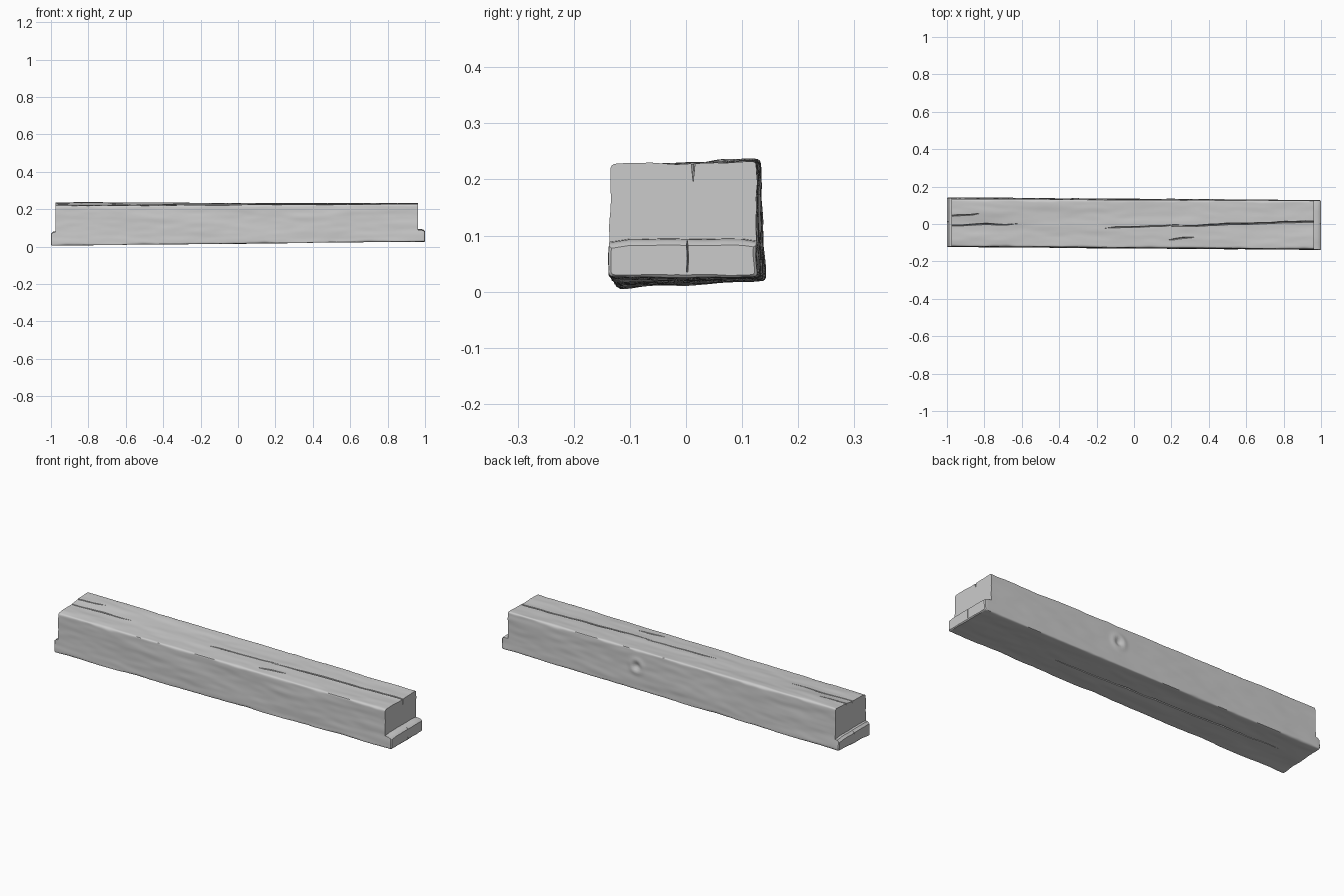
import bpy, bmesh, math
from mathutils import Vector, noise

if "Cube" in bpy.data.objects:
    bpy.data.objects.remove(bpy.data.objects["Cube"])

# section corners (y, z): front-bottom, back-bottom, back-top, front-top
LEFT = [(-0.123, 0.004), (0.143, 0.019), (0.133, 0.236), (-0.119, 0.217)]
RIGHT = [(-0.139, 0.026), (0.128, 0.026), (0.125, 0.232), (-0.134, 0.227)]
N_X, N_SIDE = 180, 28


def surface(x, a, b):
    """Bilinear point of the twisted section, a and b in 0..1."""
    t = (x + 1) / 2
    c = [Vector(l).lerp(Vector(r), t) for l, r in zip(LEFT, RIGHT)]
    return c[0].lerp(c[1], a).lerp(c[3].lerp(c[2], a), b)


def make_object(name, bm):
    bmesh.ops.recalc_face_normals(bm, faces=bm.faces)
    me = bpy.data.meshes.new(name)
    bm.to_mesh(me)
    bm.free()
    ob = bpy.data.objects.new(name, me)
    bpy.context.collection.objects.link(ob)
    return ob


def loft(name, rings):
    bm = bmesh.new()
    rows = [[bm.verts.new(p) for p in ring] for ring in rings]
    n = len(rows[0])
    for r0, r1 in zip(rows, rows[1:]):
        for i in range(n):
            j = (i + 1) % n
            bm.faces.new((r0[i], r0[j], r1[j], r1[i]))
    bm.faces.new(rows[0][::-1])
    bm.faces.new(rows[-1])
    return make_object(name, bm)


def gauss(x, c, s):
    return math.exp(-((x - c) / s) ** 2)


def beam_ring(x, inset):
    """Rounded section with chipped edges, grain waviness and a knot."""
    pts = []
    hy, hz = 0.131, 0.105
    for side in range(4):
        for k in range(N_SIDE):
            s = -1 + 2 * k / N_SIDE
            s = math.sin(s * math.pi / 2) * 0.5 + s * 0.5
            a, b = [(s, -1), (1, s), (-s, 1), (-1, -s)][side]
            y, z = a * hy, b * hz
            # edge radius changes along each long edge
            seed = (1 if y > 0 else 5) + (10 if z > 0 else 20)
            chip = noise.noise(Vector((x * 5, seed, 0))) + 0.4 * noise.noise(Vector((x * 17, seed, 4)))
            r = max(0.004, 0.008 + 0.012 * chip)
            qy = max(-hy + r, min(hy - r, y))
            qz = max(-hz + r, min(hz - r, z))
            d = Vector((y - qy, z - qz))
            if d.length > r:
                d = d.normalized() * r
            y, z = qy + d.x, qz + d.y
            p = surface(x, (y / hy + 1) / 2, (z / hz + 1) / 2)
            # grain waviness, strongest along the beam
            w = 0.0035 * noise.noise(Vector((x * 2.5, y * 14, z * 14)))
            w += 0.0015 * noise.noise(Vector((x * 9, y * 40, z * 40 + 7)))
            if side == 1:
                kd = math.hypot(x - 0.2, z - 0.02)
                w += -0.009 * gauss(kd, 0, 0.016) + 0.004 * gauss(kd, 0.032, 0.014)
            if side == 2:
                w += 0.005 * gauss(x, -0.8, 0.12) * max(0, y / hy)
            normal = Vector([(0, -1), (1, 0), (0, 1), (-1, 0)][side])
            edge = 1 - abs(s) ** 6
            p += normal * w * edge
            p += (surface(x, 0.5, 0.5) - p).normalized() * inset
            pts.append((x, p.x, p.y))
    return pts


# main beam
stations = [(-1, 0.006), (-0.996, 0.001)]
stations += [(-0.99 + 1.98 * i / N_X, 0) for i in range(N_X + 1)]
stations += [(0.996, 0.001), (1, 0.006)]
beam = loft("beam", [beam_ring(x, i) for x, i in stations])


def cut(cutter):
    cutter.hide_render = True
    mod = beam.modifiers.new(cutter.name, "BOOLEAN")
    mod.operation = "DIFFERENCE"
    mod.solver = "EXACT"
    mod.object = cutter
    bpy.context.view_layer.objects.active = beam
    bpy.ops.object.modifier_apply(modifier=mod.name)
    bpy.data.objects.remove(cutter)


# stepped end notches, leaving a worn lip at the bottom
def notch(name, sign, x0, z0):
    rings = []
    for i in range(13):
        y = -0.2 + 0.4 * i / 12
        dz = 0.003 * noise.noise(Vector((y * 18, sign, 2))) - 0.006 * gauss(abs(y), 0.14, 0.02)
        prof = [(x0, 0.3), (x0, z0 + dz), ((x0 + 1) / 2, z0 - 0.001 + dz),
                (0.992, z0 - 0.005 + dz), (1.003, z0 - 0.014 + dz), (1.1, z0 - 0.03), (1.1, 0.3)]
        rings.append([(sign * x, y, z) for x, z in prof])
    return loft(name, rings)


cut(notch("right_notch", 1, 0.962, 0.094))
cut(notch("left_notch", -1, 0.976, 0.08))


# splits along the grain: wedges following a wandering path
def split(name, x0, y0, x1, y1, width, depth, up=1, open_start=False, open_end=False):
    rings = []
    n = 24
    for i in range(n + 1):
        t = i / n
        f = min(1, 0.06 + 5 * (1 if open_start else t), 0.06 + 5 * (1 if open_end else 1 - t))
        x = x0 + (x1 - x0) * t
        wob = noise.noise(Vector((x * 11, y0 * 30, up)))
        y = y0 + (y1 - y0) * t + 0.006 * wob
        w = width * f * (1 + 0.5 * wob)
        z = surface(x, (y + 0.131) / 0.262, 1 if up > 0 else 0).y
        rings.append([(x, y - w, z + 0.02 * up), (x, y - w, z), (x, y, z - depth * f * up),
                      (x, y + w, z), (x, y + w, z + 0.02 * up)])
    return loft(name, rings)


cut(split("top_split", 0.2, -0.012, 1.02, 0.016, 0.004, 0.035, open_end=True))
cut(split("top_split_mid", -0.16, -0.022, 0.24, -0.005, 0.003, 0.015))
cut(split("top_split_front", 0.18, -0.085, 0.33, -0.065, 0.004, 0.008))
cut(split("top_split_left", -1.02, -0.008, -0.62, 0.002, 0.0035, 0.022, open_start=True))
cut(split("top_split_left_back", -1.02, 0.04, -0.82, 0.056, 0.003, 0.012, open_start=True))
cut(split("bottom_split", -0.85, 0.03, 0.5, -0.02, 0.003, 0.015, up=-1))


# vertical checks in the lip ends
def check(name, sign, y, z0, z1):
    rings = []
    for i in range(5):
        z = z0 + (z1 - z0) * i / 4
        dy = y + 0.003 * noise.noise(Vector((z * 60, sign, 1)))
        rings.append([(sign * 1.02, dy - 0.003, z), (sign * 1.02, dy + 0.003, z), (sign * 0.985, dy, z)])
    return loft(name, rings)


cut(check("right_lip_check", 1, 0.002, 0.035, 0.13))
cut(check("left_lip_check", -1, 0.01, 0.03, 0.12))

bpy.ops.object.select_all(action="DESELECT")
beam.select_set(True)
bpy.context.view_layer.objects.active = beam
bpy.ops.object.shade_smooth_by_angle(angle=math.radians(35))
